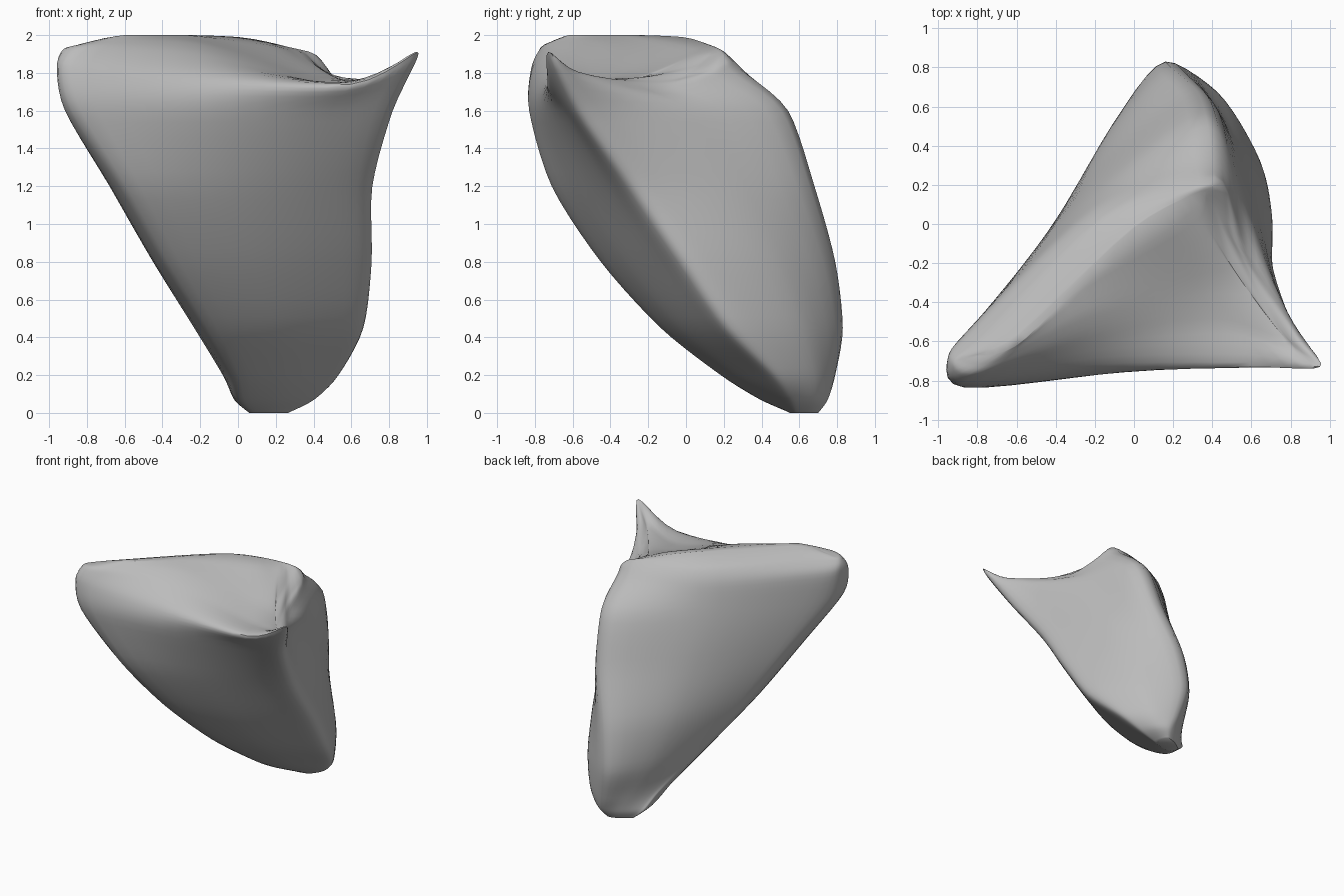
import bpy, bmesh, math
from mathutils import Vector

cube = bpy.data.objects.get("Cube")
if cube:
    bpy.data.objects.remove(cube, do_unlink=True)

STEPS = 5        # spline subdivisions between control points
TENSION = 0.42   # tangent strength of the surface splines


def spline_point(p0, p1, p2, p3, t):
    """Cardinal spline between p1 and p2."""
    m1, m2 = (p2 - p0) * TENSION, (p3 - p1) * TENSION
    a, b = t * t, t * t * t
    return (p1 * (2 * b - 3 * a + 1) + m1 * (b - 2 * a + t)
            + p2 * (3 * a - 2 * b) + m2 * (b - a))


def smooth_path(points, closed):
    """Refine a list of points into a smooth path through them."""
    count = len(points)

    def pick(i):
        return points[i % count] if closed else points[max(0, min(i, count - 1))]

    spans = count if closed else count - 1
    path = [spline_point(*(pick(i + k) for k in (-1, 0, 1, 2)), s / STEPS)
            for i in range(spans) for s in range(STEPS)]
    return path if closed else path + [points[-1]]


def on_side(a, b, t, bulge):
    """Point along a side, pushed outwards in plan by a parabolic bulge."""
    edge = b - a
    return a + edge * t + Vector((edge.y, -edge.x, 0)) * bulge * 4 * t * (1 - t)


def body_ring(z, left, front, right, back):
    """Rounded triangular section given by its corners; flatter higher up."""
    a, g, b, c = (Vector((x, y, z)) for x, y in (left, front, right, back))
    face, side, rear = 0.1 - 0.05 * z, 0.15 - 0.05 * z * z, 0.1 - 0.02 * z
    return [a, g, on_side(g, b, 0.4, face), on_side(g, b, 0.8, face),
            b, on_side(b, c, 0.2, side), on_side(b, c, 0.6, side),
            c, on_side(c, a, 0.4, rear), on_side(c, a, 0.85, rear)]


# Tapering body: height, left corner, front corner, right corner, back corner
sections = [
    (0, (.06, .61), (.08, .56), (.26, .58), (.23, .7)),
    (.07, (-.02, .56), (.01, .4), (.4, .55), (.25, .75)),
    (.2, (-.08, .43), (-.03, .19), (.53, .46), (.21, .79)),
    (.45, (-.23, .12), (-.16, -.13), (.66, .22), (.16, .83)),
    (.8, (-.45, -.18), (-.37, -.45), (.7, -.02), (.2, .79)),
    (1.2, (-.68, -.43), (-.59, -.71), (.7, -.3), (.32, .68)),
    (1.6, (-.91, -.67), (-.83, -.83), (.81, -.58), (.37, .54)),
]
rings = [body_ring(*section) for section in sections]

# Uneven top: rim with a raised tip, shoulder, saddle, and the long ridge
rim = [(-.95, -.68, 1.84), (-.88, -.82, 1.82), (-.2, -.74, 1.77), (.6, -.73, 1.74),
       (.95, -.73, 1.91), (.84, -.57, 1.8), (.58, -.15, 1.72),
       (.4, .3, 1.81), (-.19, .09, 1.82), (-.82, -.52, 1.83)]
shoulder = [(-.93, -.7, 1.92), (-.8, -.77, 1.93), (-.22, -.58, 1.9), (.45, -.52, 1.75),
            (.78, -.62, 1.79), (.7, -.48, 1.77), (.5, -.06, 1.77),
            (.41, .24, 1.87), (-.16, .04, 1.92), (-.77, -.55, 1.92)]
saddle = [(-.88, -.69, 1.94), (-.7, -.7, 1.97), (-.22, -.45, 1.96), (.32, -.32, 1.81),
          (.53, -.29, 1.77), (.5, -.21, 1.78), (.42, .06, 1.84),
          (.38, .2, 1.91), (-.07, 0, 1.97), (-.68, -.56, 1.97)]
ridge = [(-.8, -.67, 1.96), (-.6, -.62, 2), (-.28, -.33, 2), (.15, -.05, 1.95),
         (.28, .05, 1.92), (.33, .09, 1.91), (.36, .13, 1.9),
         (.33, .16, 1.92), (0, -.02, 1.99), (-.58, -.56, 2)]
rings += [[Vector(p) for p in ring] for ring in (rim, shoulder, saddle, ridge)]

# Smooth along every column, then around every ring
columns = [smooth_path(list(column), False) for column in zip(*rings)]
loops = [smooth_path(list(ring), True) for ring in zip(*columns)]

bm = bmesh.new()
rows = [[bm.verts.new(p) for p in loop] for loop in loops]
size = len(rows[0])
for low, high in zip(rows, rows[1:]):
    for i in range(size):
        j = (i + 1) % size
        bm.faces.new((low[i], low[j], high[j], high[i]))

# Close the foot and the ridge
bm.faces.new(list(reversed(rows[0])))
cap = bm.faces.new(rows[-1])
bmesh.ops.triangulate(bm, faces=[cap])
bmesh.ops.recalc_face_normals(bm, faces=bm.faces)
for vert in bm.verts:
    vert.co.z = max(0, min(vert.co.z, 2))

mesh = bpy.data.meshes.new("rock_body")
bm.to_mesh(mesh)
bm.free()
rock = bpy.data.objects.new("rock_body", mesh)
bpy.context.collection.objects.link(rock)

# Plain grey stone
stone = bpy.data.materials.new("stone_grey")
stone.use_nodes = True
colour = (.5, .5, .5, 1)
stone.diffuse_color = colour
stone.node_tree.nodes["Principled BSDF"].inputs["Base Color"].default_value = colour
mesh.materials.append(stone)

bpy.context.view_layer.objects.active = rock
rock.select_set(True)
bpy.ops.object.shade_smooth_by_angle(angle=math.radians(50))
